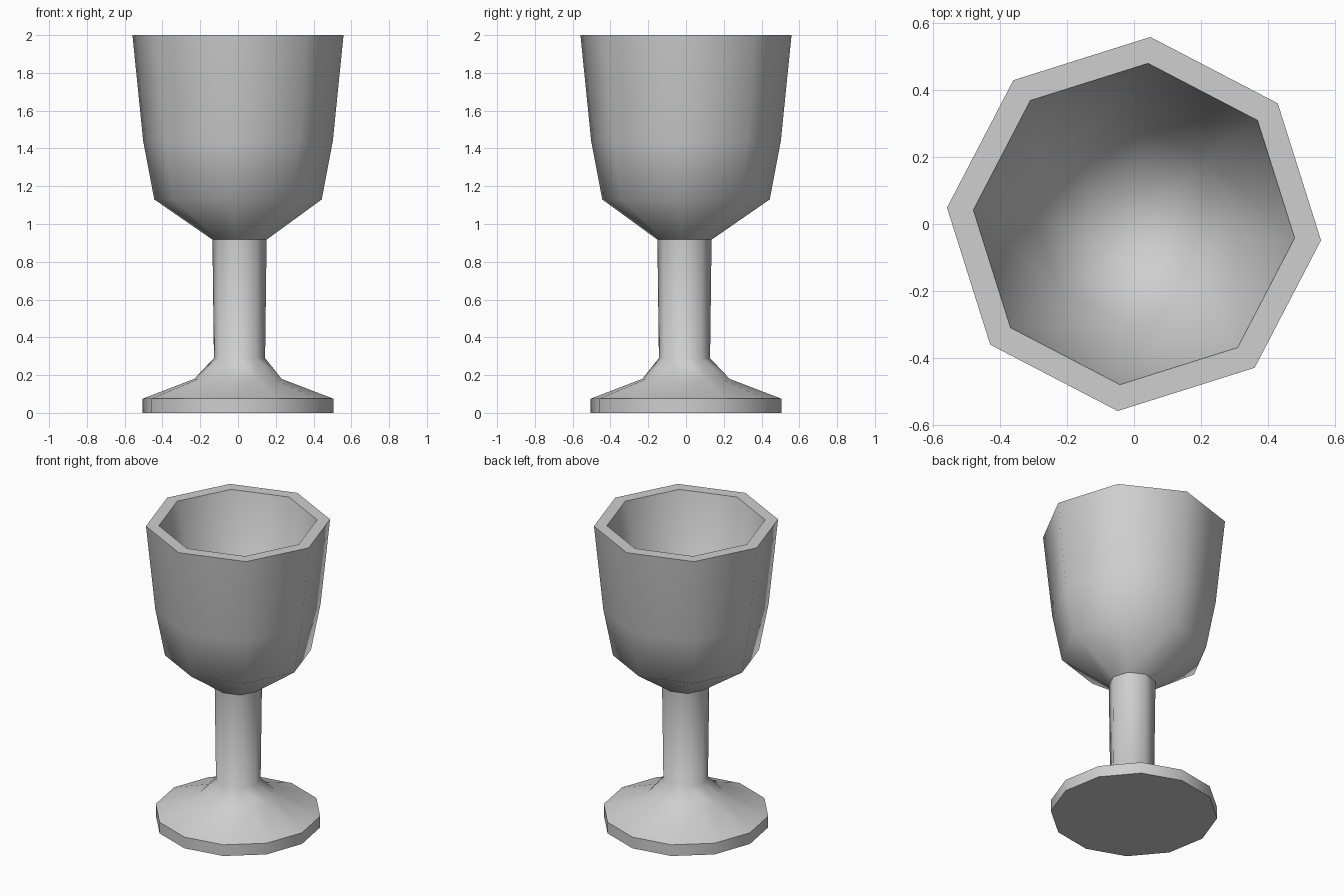
import bpy
import bmesh
import math

cube = bpy.data.objects.get("Cube")
if cube:
    bpy.data.objects.remove(cube, do_unlink=True)

TURN = math.radians(-5)     # the whole goblet is turned slightly about z
SHIFT = 0.008               # the stem sits slightly off the axis

grey = bpy.data.materials.new("light_grey")
grey.use_nodes = True
grey.diffuse_color = (0.62, 0.62, 0.62, 1)
grey.node_tree.nodes["Principled BSDF"].inputs["Base Color"].default_value = grey.diffuse_color


def ring(bm, radius, z, sides, shift=0.0):
    verts = []
    for i in range(sides):
        a = TURN + math.tau * i / sides
        verts.append(bm.verts.new((radius * math.cos(a) + shift,
                                   radius * math.sin(a) - shift, z)))
    return verts


def join(bm, low, high):
    """Skin two rings: quads for equal counts, a triangle strip otherwise."""
    n, m = len(low), len(high)
    if n == m:
        for i in range(n):
            k = (i + 1) % n
            bm.faces.new((low[i], low[k], high[k], high[i]))
        return
    i = j = 0
    while i < n or j < m:
        if j >= m or (i < n and (i + 1) / n <= (j + 1) / m):
            bm.faces.new((low[i % n], low[(i + 1) % n], high[j % m]))
            i += 1
        else:
            bm.faces.new((low[i % n], high[(j + 1) % m], high[j % m]))
            j += 1


def build(name, profile, cap_first=False, cap_last=False):
    bm = bmesh.new()
    rings = [ring(bm, *p) for p in profile]
    for low, high in zip(rings, rings[1:]):
        join(bm, low, high)
    if cap_first:
        bm.faces.new(rings[0][::-1])
    if cap_last:
        bm.faces.new(rings[-1])
    mesh = bpy.data.meshes.new(name)
    bm.to_mesh(mesh)
    bm.free()
    mesh.materials.append(grey)
    obj = bpy.data.objects.new(name, mesh)
    bpy.context.collection.objects.link(obj)
    bpy.ops.object.select_all(action='DESELECT')
    obj.select_set(True)
    bpy.context.view_layer.objects.active = obj
    bpy.ops.object.shade_smooth_by_angle(angle=math.radians(52))


# Twelve-sided foot flaring into an eight-sided stem
build("foot_and_stem", [
    (0.507, 0.0, 12),
    (0.507, 0.075, 12),
    (0.232, 0.18, 12),
    (0.136, 0.29, 8, SHIFT),
    (0.144, 0.917, 8, SHIFT),
], cap_first=True)

# Eight-sided bowl: outer wall, flat rim, then a tapering inner wall and floor
build("bowl", [
    (0.144, 0.917, 8, SHIFT),
    (0.445, 1.13, 8),
    (0.504, 1.44, 8),
    (0.561, 2.0, 8),
    (0.482, 2.0, 8),
    (0.30, 1.2, 8),
    (0.10, 1.06, 8),
], cap_last=True)
